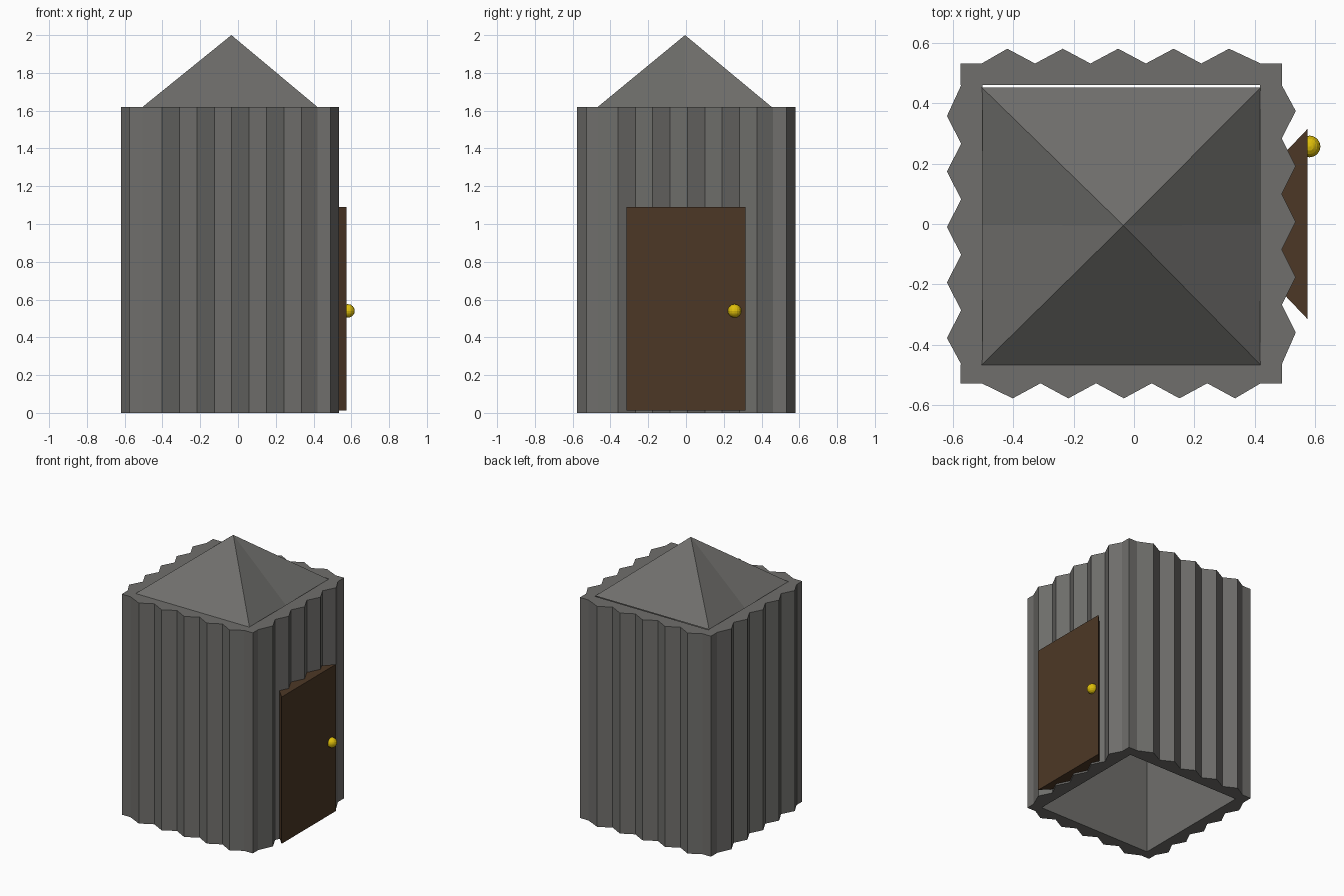
import bpy, bmesh, math

if "Cube" in bpy.data.objects:
    bpy.data.objects.remove(bpy.data.objects["Cube"])

WALL_TOP = 1.62
SLATE = (0.16, 0.158, 0.149, 1)
BROWN = (0.073, 0.039, 0.019, 1)
BRASS = (0.74, 0.52, 0.003, 1)


def make_object(name, bm, color):
    bmesh.ops.recalc_face_normals(bm, faces=bm.faces)
    me = bpy.data.meshes.new(name)
    bm.to_mesh(me)
    bm.free()
    ob = bpy.data.objects.new(name, me)
    bpy.context.collection.objects.link(ob)
    mat = bpy.data.materials.new(name + "_colour")
    mat.diffuse_color = color
    mat.use_nodes = True
    mat.node_tree.nodes["Principled BSDF"].inputs["Base Color"].default_value = mat.diffuse_color
    me.materials.append(mat)
    return ob


def prism(name, outline, z0, z1, color):
    """Extrude a plan outline vertically."""
    bm = bmesh.new()
    face = bm.faces.new([bm.verts.new((x, y, z0)) for x, y in outline])
    res = bmesh.ops.extrude_face_region(bm, geom=[face])
    for g in res["geom"]:
        if isinstance(g, bmesh.types.BMVert):
            g.co.z = z1
    return make_object(name, bm, color)


def zigzag(start, end, first, last, valley, peak):
    """Corrugated edge: five ridges, evenly pitched between first and last peak."""
    pts = [(start, valley)]
    for i in range(9):
        t = first + (last - first) * i / 8
        pts.append((t, peak if i % 2 == 0 else valley))
    return pts + [(end, valley)]


# Front and back walls, with flat corner strips
def long_wall(name, first, last, inner, valley, peak):
    pts = [(-0.575, inner), (-0.575, valley)]
    pts += zigzag(-0.505, 0.42, first, last, valley, peak)
    prism(name, pts + [(0.49, valley), (0.49, inner)], 0, WALL_TOP, SLATE)


long_wall("front_wall", -0.402, 0.335, -0.465, -0.528, -0.578)
long_wall("back_wall", -0.42, 0.315, 0.46, 0.532, 0.581)


# Side walls, fitted between them
def side_wall(name, first, last, inner, valley, peak):
    pts = [(-0.465, inner)] + zigzag(-0.465, 0.46, first, last, valley, peak) + [(0.46, inner)]
    prism(name, [(x, y) for y, x in pts], 0, WALL_TOP, SLATE)


side_wall("left_wall", -0.378, 0.358, -0.503, -0.573, -0.62)
side_wall("right_wall", -0.36, 0.375, 0.418, 0.49, 0.536)

# Hollow pyramid roof, side slopes creased along the middle
bm = bmesh.new()
apex = bm.verts.new((-0.035, -0.005, 2.0))
rim = [bm.verts.new(p) for p in (
    (-0.505, -0.467, WALL_TOP), (0.42, -0.467, WALL_TOP), (0.42, -0.003, WALL_TOP - 0.05),
    (0.42, 0.453, WALL_TOP), (-0.505, 0.453, WALL_TOP), (-0.505, -0.003, WALL_TOP - 0.05))]
for i in range(6):
    bm.faces.new((rim[i], rim[(i + 1) % 6], apex))
make_object("roof", bm, SLATE)

# Door slab with bevelled side edges
prism("door", [(0.575, -0.315), (0.575, 0.315), (0.48, 0.215), (0.48, -0.215)],
      0.012, 1.09, BROWN)

# Round brass knob
bm = bmesh.new()
bmesh.ops.create_uvsphere(bm, u_segments=16, v_segments=8, radius=0.036)
bmesh.ops.translate(bm, verts=bm.verts, vec=(0.582, 0.257, 0.54))
make_object("door_knob", bm, BRASS)
